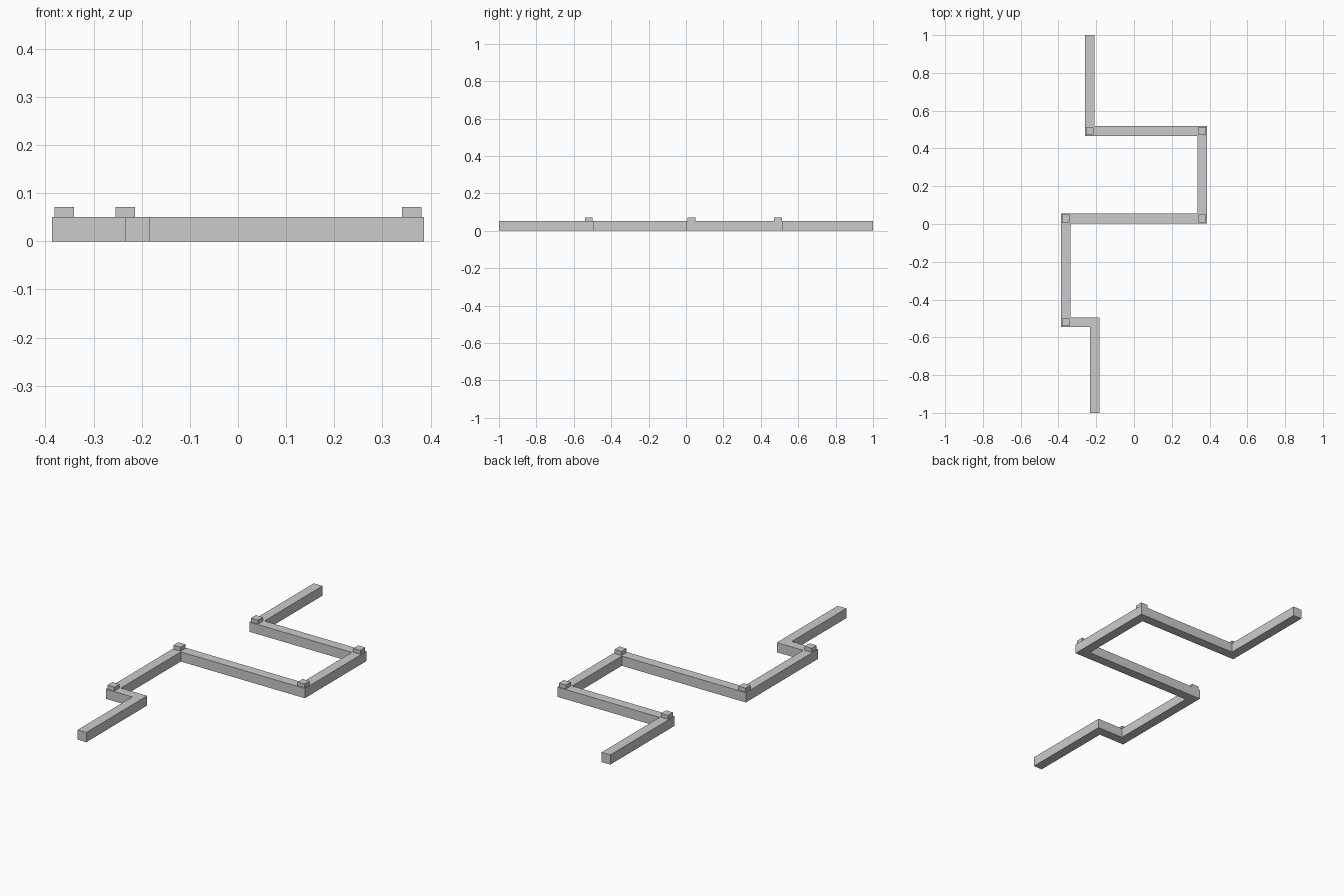
import bpy, bmesh
from mathutils import Vector

if "Cube" in bpy.data.objects:
    bpy.data.objects.remove(bpy.data.objects["Cube"])

W = 0.051      # bar width and height
CAP = 0.041    # cap side
CAP_H = 0.0205

# centre line of the zigzag, back to front
path = [Vector(p) for p in [
    (-0.234, 1.0), (-0.234, 0.492), (0.361, 0.492), (0.361, 0.029),
    (-0.361, 0.029), (-0.361, -0.52), (-0.208, -0.52), (-0.208, -1.0)]]


def offset(points, dist):
    """Shift a polyline sideways, with mitred corners."""
    dirs = [(b - a).normalized() for a, b in zip(points, points[1:])]
    normals = [Vector((-d.y, d.x)) for d in dirs]
    result = []
    for i, p in enumerate(points):
        n0, n1 = normals[max(i - 1, 0)], normals[min(i, len(normals) - 1)]
        result.append(p + (n0 + n1) * dist / (1 + n0.dot(n1)))
    return result


def add_object(name, bm):
    bmesh.ops.recalc_face_normals(bm, faces=bm.faces)
    mesh = bpy.data.meshes.new(name)
    bm.to_mesh(mesh)
    bm.free()
    obj = bpy.data.objects.new(name, mesh)
    bpy.context.collection.objects.link(obj)
    return obj


# zigzag wall: one closed strip with a square section
bm = bmesh.new()
left, right = offset(path, W / 2), offset(path, -W / 2)
rings = [[bm.verts.new((p.x, p.y, z)) for p, z in
          ((l, 0), (r, 0), (r, W), (l, W))] for l, r in zip(left, right)]
for a, b in zip(rings, rings[1:]):
    for i in range(4):
        j = (i + 1) % 4
        bm.faces.new((a[i], a[j], b[j], b[i]))
bm.faces.new(rings[0])
bm.faces.new(rings[-1])
add_object("zigzag_wall", bm)

# square caps on the corners (the last inner corner has none)
for k, p in enumerate(path[1:6]):
    bm = bmesh.new()
    bmesh.ops.create_cube(bm, size=1)
    bmesh.ops.scale(bm, vec=(CAP, CAP, CAP_H), verts=bm.verts)
    cap = add_object(f"corner_cap_{k + 1}", bm)
    cap.location = (p.x, p.y, W + CAP_H / 2)
